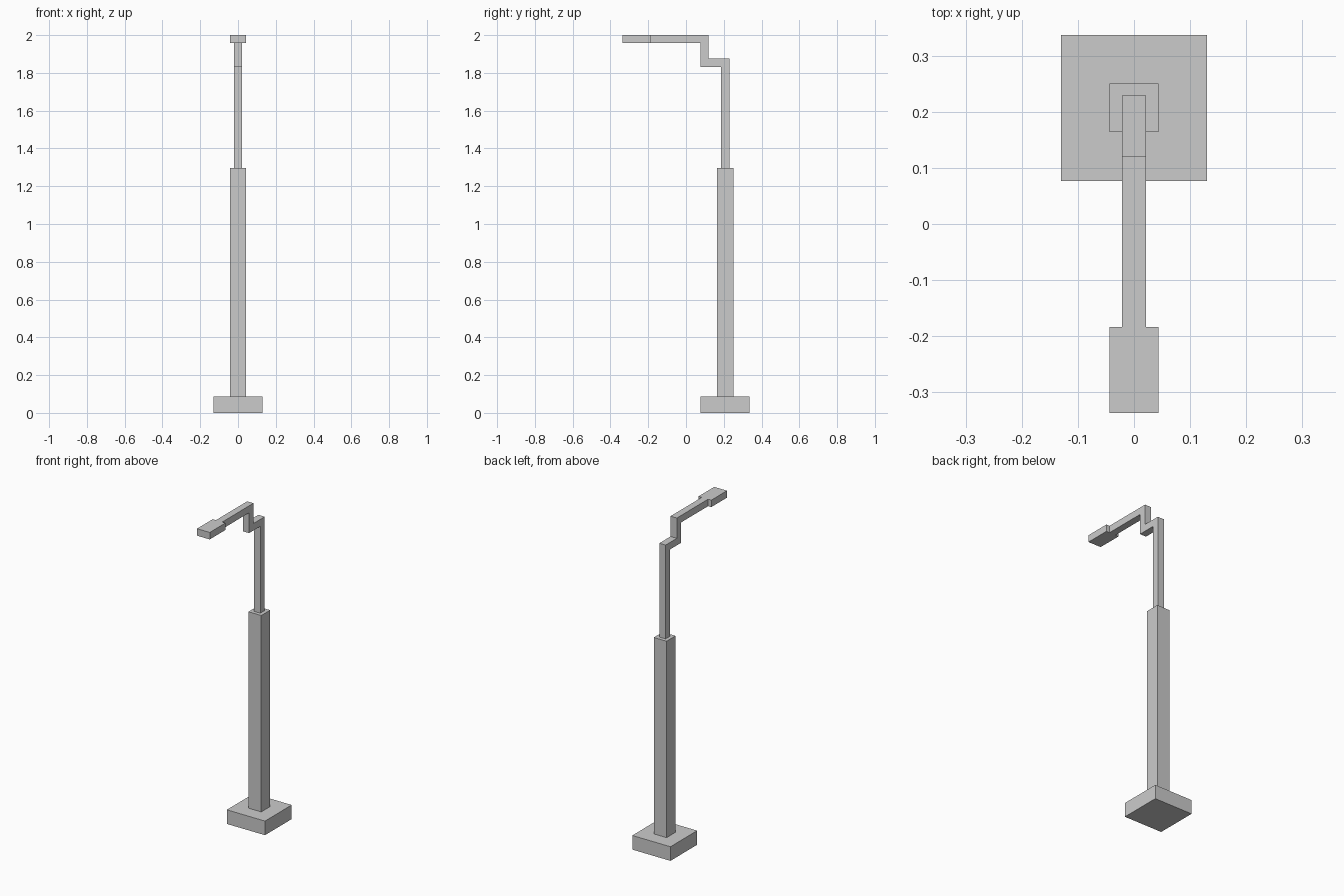
import bpy
import bmesh

if "Cube" in bpy.data.objects:
    bpy.data.objects.remove(bpy.data.objects["Cube"])


def extrude_profile(name, profile, half_width):
    """Extrude a (y, z) outline symmetrically along x."""
    bm = bmesh.new()
    face = bm.faces.new([bm.verts.new((-half_width, y, z)) for y, z in profile])
    geom = bmesh.ops.extrude_face_region(bm, geom=[face])["geom"]
    moved = [v for v in geom if isinstance(v, bmesh.types.BMVert)]
    bmesh.ops.translate(bm, verts=moved, vec=(2 * half_width, 0, 0))
    bmesh.ops.recalc_face_normals(bm, faces=bm.faces)
    mesh = bpy.data.meshes.new(name)
    bm.to_mesh(mesh)
    bm.free()
    obj = bpy.data.objects.new(name, mesh)
    bpy.context.collection.objects.link(obj)
    return obj


def box(name, half_width, y0, y1, z0, z1):
    return extrude_profile(name, [(y0, z0), (y1, z0), (y1, z1), (y0, z1)], half_width)


# Square foot and thick lower post
box("base", 0.13, 0.077, 0.337, 0.0, 0.087)
box("lower_post", 0.0435, 0.164, 0.251, 0.087, 1.297)

# Thin upper post that steps forward into the overhanging arm
extrude_profile("upper_post_and_arm", [
    (0.186, 1.297), (0.229, 1.297), (0.229, 1.875), (0.12, 1.875), (0.12, 2.0),
    (-0.184, 2.0), (-0.184, 1.957), (0.077, 1.957), (0.077, 1.832), (0.186, 1.832),
], 0.0215)

# Wider flat lamp head at the end of the arm
box("lamp_head", 0.0435, -0.337, -0.184, 1.957, 2.0)
